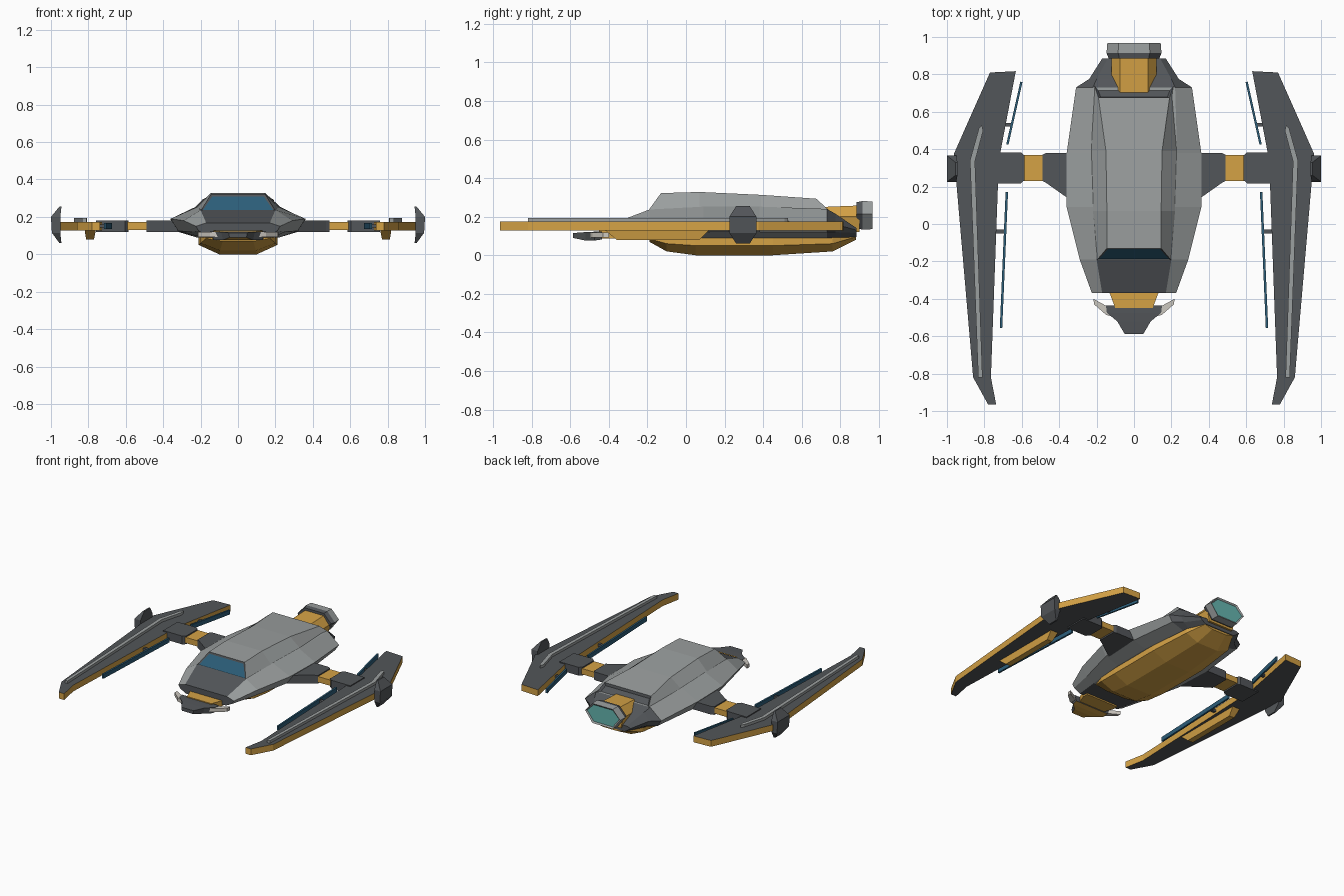
import bpy, bmesh
from mathutils import Vector

if "Cube" in bpy.data.objects:
    bpy.data.objects.remove(bpy.data.objects["Cube"])

def mat(name, r, g, b):
    m = bpy.data.materials.new(name)
    m.diffuse_color = (r, g, b, 1)
    m.use_nodes = True
    m.node_tree.nodes["Principled BSDF"].inputs["Base Color"].default_value = m.diffuse_color
    return m

GREY = mat("hull grey", .33, .35, .35)
DARK = mat("dark grey", .085, .092, .10)
ORANGE = mat("amber", .66, .36, .06)
BLUE = mat("deep blue", .025, .11, .19)
TEAL = mat("teal glow", .13, .46, .43)
PALE = mat("pale grey", .60, .57, .52)

def finish(name, bm, mats, rule=None, mirror=False):
    bmesh.ops.recalc_face_normals(bm, faces=bm.faces)
    bm.normal_update()
    if rule:
        for f in bm.faces:
            f.material_index = rule(f.calc_center_median(), f.normal)
    me = bpy.data.meshes.new(name)
    bm.to_mesh(me)
    bm.free()
    for m in mats:
        me.materials.append(m)
    ob = bpy.data.objects.new(name, me)
    bpy.context.collection.objects.link(ob)
    if mirror:
        ob.modifiers.new("Mirror", 'MIRROR')
    return ob

def skin(bm, rings):
    """Join equal-length rings of points with quads and cap both ends."""
    vs = [[bm.verts.new(p) for p in r] for r in rings]
    n = len(vs[0])
    for a, b in zip(vs, vs[1:]):
        for i in range(n):
            j = (i + 1) % n
            bm.faces.new((a[i], a[j], b[j], b[i]))
    return bm.faces.new(vs[0]), bm.faces.new(vs[-1])

def loft(name, stations, mats, rule=None):
    """Symmetric body: stations of (y, half section from top to bottom)."""
    bm = bmesh.new()
    rings = [[(x, y, z) for x, z in half] + [(-x, y, z) for x, z in reversed(half)]
             for y, half in stations]
    skin(bm, rings)
    return finish(name, bm, mats, rule)

def prism(name, outline, z0, z1, mats, rule=None, mirror=True):
    bm = bmesh.new()
    skin(bm, [[(x, y, z) for x, y in outline] for z in (z0, z1)])
    return finish(name, bm, mats, rule, mirror)

def strip(p, q, w):
    p, q = Vector(p), Vector(q)
    d = (q - p).normalized() * w / 2
    s = Vector((-d.y, d.x))
    return [p + s, p - s, q - s, q + s]

# Main hull: dark nose deck and dark rear frame
loft("hull", [
    (-.37, [(.17, .168), (.225, .15), (.21, .125), (.16, .10)]),
    (-.19, [(.20, .237), (.29, .18), (.25, .12), (.19, .09)]),
    (.09, [(.22, .252), (.36, .19), (.32, .125), (.22, .09)]),
    (.38, [(.23, .252), (.36, .185), (.32, .12), (.22, .09)]),
    (.73, [(.22, .24), (.31, .165), (.28, .12), (.19, .09)]),
    (.775, [(.20, .215), (.24, .16), (.22, .12), (.17, .09)]),
    (.885, [(.14, .14), (.17, .13), (.15, .115), (.12, .095)]),
], [GREY, DARK], lambda c, n: 1 if c.y > .75 or n.y < -.9 or (c.y < -.2 and abs(n.x) < .2) else 0)

# Cabin: sloped ends, windshield inset in the front face
roof = [(.145, -.13, .322), (.145, .07, .328), (.15, .39, .313), (.19, .675, .293)]
base = [(.20, -.195, .232), (.22, .07, .25), (.23, .39, .25), (.215, .75, .225)]
bm = bmesh.new()
rings = []
for (ax, ay, az), (bx, by, bz) in zip(roof, base):
    rings.append([(ax, ay, az), (bx, by, bz), (-bx, by, bz), (-ax, ay, az)])
front, back = skin(bm, rings)
bmesh.ops.recalc_face_normals(bm, faces=bm.faces)
front.material_index = back.material_index = 1
bmesh.ops.inset_individual(bm, faces=[front], thickness=.014, depth=-.004)
bmesh.ops.inset_individual(bm, faces=[back], thickness=.02, depth=-.012)
front.material_index = 2
finish("cabin", bm, [GREY, DARK, BLUE])

# Belly
loft("belly", [(y, [(w, .115), (w, zm), (.48 * w, zb)]) for y, w, zm, zb in [
    (-.19, .17, .085, .07), (-.10, .20, .06, .02), (.05, .21, .05, 0),
    (.45, .21, .05, 0), (.76, .18, .06, .02), (.88, .12, .095, .08)]], [ORANGE])

# Rear engine neck, nozzle and glowing outlet
loft("engine_neck", [(y, [(.075, zt), (.12, .20), (.10, .12)])
                     for y, zt in ((.70, .25), (.90, .258))], [ORANGE])
bm = bmesh.new()
rings = []
for y, s in ((.885, .92), (.915, 1), (.968, .97)):
    half = [(.085 * s, .208 + .073 * s), (.147 * s, .215), (.085 * s, .208 - .075 * s)]
    rings.append([(x, y, z) for x, z in half] + [(-x, y, z) for x, z in reversed(half)])
inner, outlet = skin(bm, rings)
bmesh.ops.recalc_face_normals(bm, faces=bm.faces)
for f in bm.faces:
    f.material_index = 1 if f.calc_center_median().y < .91 else 0
bmesh.ops.inset_individual(bm, faces=[outlet], thickness=.012, depth=-.008)
outlet.material_index = 2
finish("nozzle", bm, [GREY, DARK, TEAL])

# Chin sensor with neck and pale prongs
prism("chin_neck", [(.13, -.33), (.13, -.37), (.10, -.45), (-.10, -.45), (-.13, -.37), (-.13, -.33)],
      .088, .128, [ORANGE], mirror=False)
loft("chin", [(y, [(w, zt), (w * .9, zb)]) for y, w, zt, zb in [
    (-.435, .15, .122, .082), (-.475, .145, .122, .076), (-.52, .09, .12, .076), (-.587, .05, .115, .09)]],
    [DARK, ORANGE], lambda c, n: 1 if n.z < -.5 else 0)
prism("chin_prong", [(.10, -.50), (.12, -.44), (.15, -.437), (.217, -.40), (.213, -.43), (.15, -.485)],
      .092, .118, [DARK, PALE], None)
bpy.data.objects["chin_prong"].data.materials.pop(index=0)

# Struts between hull and wings
prism("strut_root", [(.30, .38), (.47, .38), (.49, .37), (.49, .23), (.47, .22), (.30, .10)],
      .12, .18, [DARK])
prism("strut_collar", [(.47, .37), (.60, .37), (.60, .23), (.47, .23)], .13, .172, [ORANGE])
prism("strut_end", [(.585, .365), (.605, .383), (.76, .383), (.76, .217), (.605, .217), (.585, .235)],
      .12, .181, [DARK])

# Wings: dark skins with amber edges
prism("wing", [(.77, .81), (.632, .817), (.715, .38), (.727, .22), (.765, -.82), (.737, -.965),
               (.78, -.965), (.86, -.82), (.963, .375)],
      .128, .174, [DARK, ORANGE], lambda c, n: 1 if abs(n.z) < .5 else 0)
# Raised rail on each wing
prism("wing_rail", [(.815, .53), (.806, .50), (.85, .335), (.81, -.82), (.833, -.82), (.877, .34), (.83, .51)],
      .17, .193, [GREY])
# Amber keel pod under each wing
bm = bmesh.new()
skin(bm, [[(.76, -.42, .13), (.82, -.42, .13), (.82, .12, .13), (.76, .12, .13)],
          [(.77, -.36, .08), (.812, -.36, .08), (.812, .07, .08), (.77, .07, .08)]])
finish("wing_pod", bm, [ORANGE], mirror=True)

# Blue blades beside the wings, with pegs
prism("rear_blade", strip((.602, .76), (.677, .425), .012), .136, .168, [BLUE])
prism("front_blade", strip((.68, .17), (.711, -.555), .013), .136, .168, [BLUE])
prism("rear_peg", strip((.65, .53), (.72, .53), .02), .143, .16, [DARK])
prism("front_peg", strip((.687, -.04), (.76, -.04), .02), .143, .16, [DARK])

# Bent hexagonal wingtip fins
bm = bmesh.new()
rings = []
for z, x0, x1, h in ((.06, .944, .955, .035), (.115, .95, .995, .07), (.20, .95, 1.0, .07), (.255, .944, .955, .035)):
    rings.append([(x0, .295 - h, z), (x1, .295 - h, z), (x1, .295 + h, z), (x0, .295 + h, z)])
skin(bm, rings)
finish("wingtip_fin", bm, [DARK], mirror=True)
